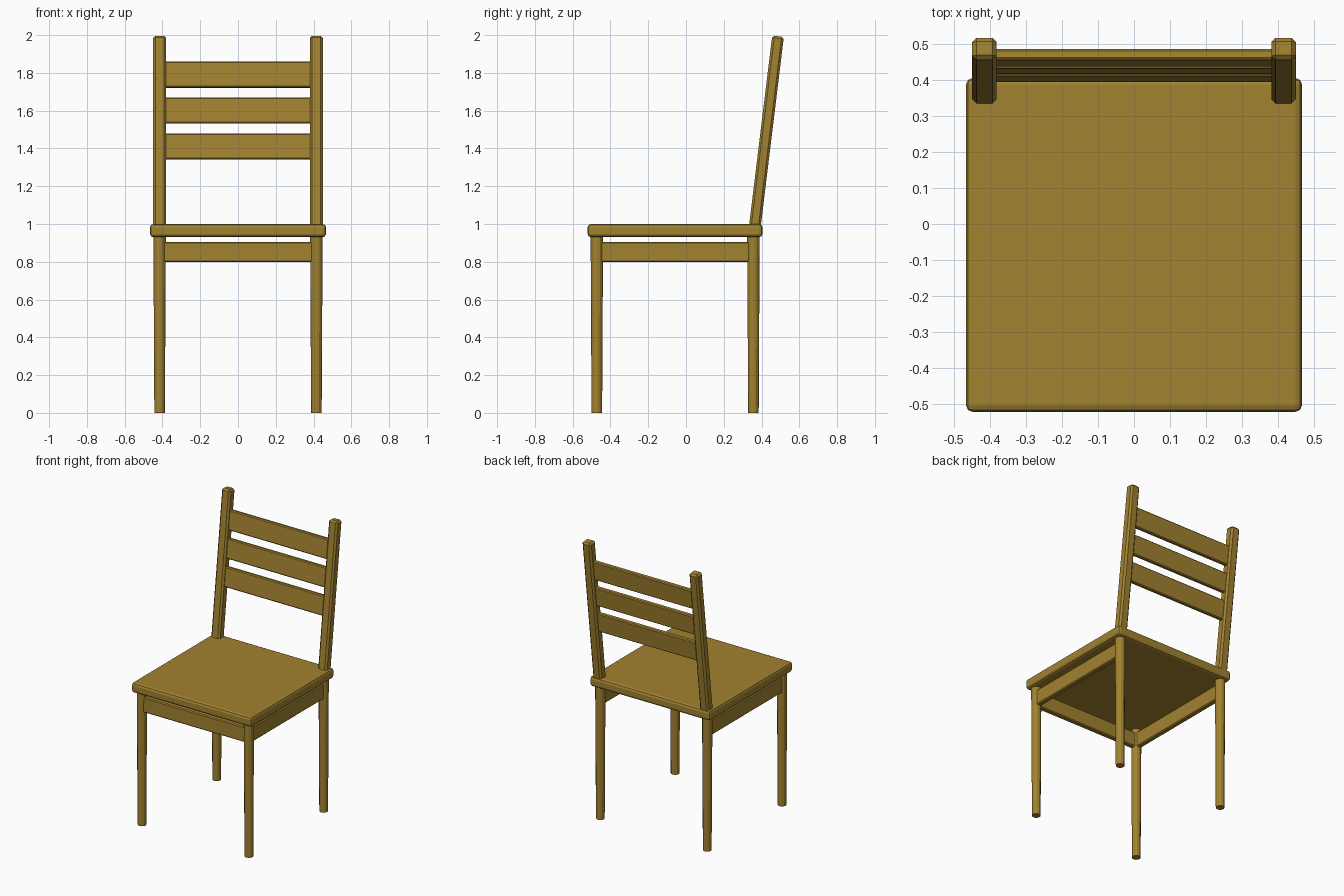
import bpy, bmesh, math
from mathutils import Matrix, Vector

if "Cube" in bpy.data.objects:
    bpy.data.objects.remove(bpy.data.objects["Cube"])

wood = bpy.data.materials.new("warm wood")
wood.diffuse_color = (0.36, 0.225, 0.03, 1)
wood.use_nodes = True
wood.node_tree.nodes["Principled BSDF"].inputs["Base Color"].default_value = wood.diffuse_color


def finish(name, bm, smooth=False):
    me = bpy.data.meshes.new(name)
    bm.to_mesh(me)
    bm.free()
    me.materials.append(wood)
    for p in me.polygons:
        p.use_smooth = smooth
    ob = bpy.data.objects.new(name, me)
    bpy.context.collection.objects.link(ob)
    if smooth:
        bpy.context.view_layer.objects.active = ob
        ob.select_set(True)
        bpy.ops.object.shade_smooth_by_angle(angle=math.radians(40))
        ob.select_set(False)
    return ob


def bevel_box(name, size, loc, bevel, segments=1, tilt=0.0):
    bm = bmesh.new()
    bmesh.ops.create_cube(bm, size=1)
    bmesh.ops.scale(bm, vec=size, verts=bm.verts)
    bmesh.ops.bevel(bm, geom=bm.edges[:], offset=bevel, segments=segments,
                    profile=0.5, affect='EDGES')
    bmesh.ops.transform(bm, verts=bm.verts,
                        matrix=Matrix.Translation(loc) @ Matrix.Rotation(tilt, 4, 'X'))
    return finish(name, bm)


def leg(name, x, y, height):
    bm = bmesh.new()
    bmesh.ops.create_cone(bm, cap_ends=True, segments=12, radius1=0.028,
                          radius2=0.033, depth=height,
                          matrix=Matrix.Translation((x, y, height / 2)))
    return finish(name, bm)


LEG_X, FRONT_Y, BACK_Y = 0.415, -0.472, 0.357
LEAN = math.atan(0.122)


def back_y(z):
    # centre line of the leaning backrest
    return 0.366 + 0.122 * (z - 1.0)


# seat
bevel_box("seat", (0.932, 0.926, 0.07), (0, -0.058, 0.965), 0.018, 2)

for side, s in (("left", -1), ("right", 1)):
    # legs
    leg("front_leg_" + side, s * LEG_X, FRONT_Y, 0.94)
    leg("back_leg_" + side, s * LEG_X, BACK_Y, 0.94)
    # side rail under the seat
    bevel_box("side_apron_" + side, (0.036, BACK_Y - FRONT_Y, 0.107),
              (s * LEG_X, (BACK_Y + FRONT_Y) / 2, 0.852), 0.006)
    # leaning back post
    bevel_box("back_post_" + side, (0.068, 0.062, 1.022),
              (s * LEG_X, back_y(1.487), 1.487), 0.012, 1, -LEAN)

# front rail under the seat
bevel_box("front_apron", (2 * LEG_X, 0.036, 0.107), (0, FRONT_Y, 0.852), 0.006)

# backrest slats
for i, z in enumerate((1.41, 1.6, 1.79)):
    bevel_box(f"back_slat_{i + 1}", (2 * LEG_X, 0.03, 0.137),
              (0, back_y(z), z), 0.006, 1, -LEAN)
